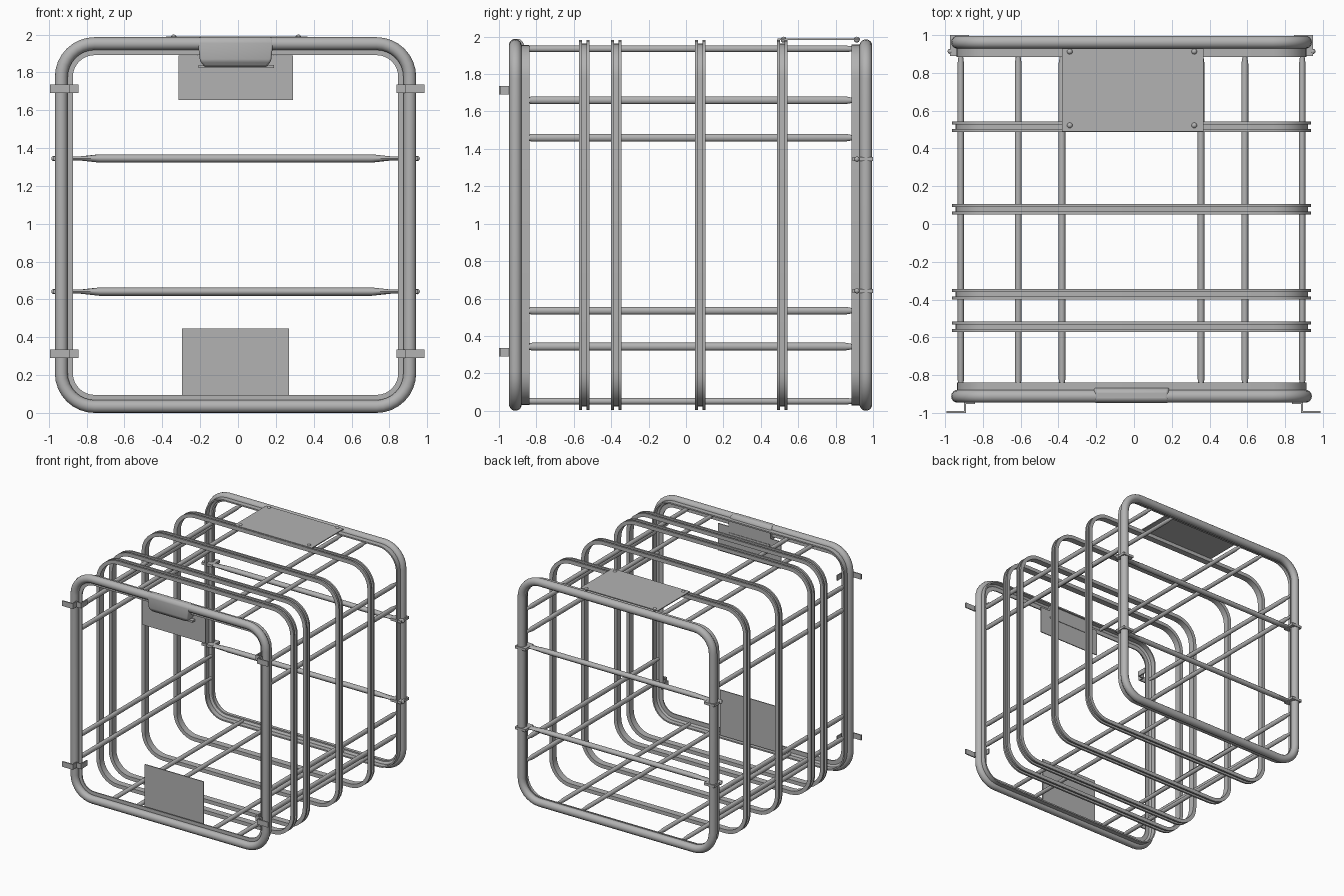
import bpy, bmesh
from math import sin, cos, pi, radians

if "Cube" in bpy.data.objects:
    bpy.data.objects.remove(bpy.data.objects["Cube"])

CX, CZ = -0.013, 0.993          # centre of the cage cross-section
HX, HZ, R = 0.955, 0.993, 0.21  # outer half sizes and corner radius

steel = bpy.data.materials.new("dark_steel")
steel.diffuse_color = (0.45, 0.45, 0.45, 1)
steel.use_nodes = True
steel.node_tree.nodes["Principled BSDF"].inputs["Base Color"].default_value = steel.diffuse_color


def finish(bm, name, smooth=True, bevel=0):
    bmesh.ops.recalc_face_normals(bm, faces=bm.faces)
    me = bpy.data.meshes.new(name)
    bm.to_mesh(me)
    bm.free()
    me.materials.append(steel)
    ob = bpy.data.objects.new(name, me)
    bpy.context.collection.objects.link(ob)
    bpy.ops.object.select_all(action='DESELECT')
    ob.select_set(True)
    bpy.context.view_layer.objects.active = ob
    if smooth:
        bpy.ops.object.shade_smooth_by_angle(angle=radians(40))
    if bevel:
        m = ob.modifiers.new("bevel", 'BEVEL')
        m.width, m.segments = bevel, 3
    return ob


def skin(bm, loops, closed):
    """Bridge matching vertex loops; closed joins last to first, else caps ends."""
    n = len(loops)
    for i in range(n if closed else n - 1):
        a, b = loops[i], loops[(i + 1) % n]
        for j in range(len(a)):
            k = (j + 1) % len(a)
            bm.faces.new((a[j], a[k], b[k], b[j]))
    if not closed:
        bm.faces.new(loops[0])
        bm.faces.new(loops[-1])


def ring(name, profile, seg=8):
    """Sweep a closed (inset, y) profile round the rounded rectangle."""
    bm = bmesh.new()
    loops = []
    for d, y in profile:
        r, loop = R - d, []
        for q, (sx, sz) in enumerate(((1, 1), (-1, 1), (-1, -1), (1, -1))):
            for s in range(seg + 1):
                a = (q + s / seg) * pi / 2
                loop.append(bm.verts.new((CX + sx * (HX - R) + r * cos(a), y,
                                          CZ + sz * (HZ - R) + r * sin(a))))
        loops.append(loop)
    skin(bm, loops, True)
    return finish(bm, name)


def rod(name, axis, a, b, stations, n=12):
    """Rod along 'x' or 'y' at (a, b); stations are (position, radius_a, radius_b)."""
    bm = bmesh.new()
    loops = []
    for t, ra, rb in stations:
        loop = []
        for i in range(n):
            u, w = a + ra * cos(2 * pi * i / n), b + rb * sin(2 * pi * i / n)
            loop.append(bm.verts.new((u, t, w) if axis == 'y' else (t, u, w)))
        loops.append(loop)
    skin(bm, loops, False)
    return finish(bm, name)


def box(name, x, y, z, bevel=0):
    bm = bmesh.new()
    bmesh.ops.create_cube(bm, size=1)
    for v in bm.verts:
        for i, (lo, hi) in enumerate((x, y, z)):
            v.co[i] = (lo + hi) / 2 + v.co[i] * (hi - lo)
    return finish(bm, name, False, bevel)


def ball(name, p, r):
    bm = bmesh.new()
    bmesh.ops.create_uvsphere(bm, u_segments=12, v_segments=8, radius=r)
    bmesh.ops.translate(bm, vec=p, verts=bm.verts)
    return finish(bm, name)


def circle(r, y, n=14):
    return [(r + r * cos(2 * pi * i / n), y + r * sin(2 * pi * i / n)) for i in range(n)]


# End frames: round tube plus an inner angle band
ring("front_frame_tube", circle(0.034, -0.912))
ring("front_frame_band", [(0.03, -0.838), (0.03, -0.9), (0.095, -0.9),
                          (0.095, -0.89), (0.042, -0.89), (0.042, -0.838)])
ring("back_frame_tube", circle(0.034, 0.962))
ring("back_frame_band", [(0.028, 0.885), (0.028, 0.95), (0.07, 0.95),
                         (0.07, 0.94), (0.04, 0.94), (0.04, 0.885)])

# Hoops: channels that open outward
for y in (-0.545, -0.373, 0.077, 0.515):
    o, i = 0.028, 0.012
    ring("channel_hoop", [(0.005, y - o), (0.037, y - o), (0.037, y + o), (0.005, y + o),
                          (0.005, y + i), (0.022, y + i), (0.022, y - i), (0.005, y - i)])

# Lengthwise bars with pinched ends
spots = []
for s in (-1, 1):
    spots += [(CX + dx, CZ + s * 0.942, 0.018, 0.018) for dx in (-0.6, -0.368, 0.368, 0.6)]
    spots += [(CX + s * 0.904, z, 0.017, 0.021) for z in (1.66, 1.46, 0.535, 0.343)]
for x, z, ra, rb in spots:
    e = (0.012, 0.014)
    rod("long_bar", 'y', x, z, [(-0.89, *e), (-0.86, *e), (-0.82, ra, rb),
                                (0.85, ra, rb), (0.89, *e), (0.94, *e)])

# Rear cross rods, clamped round the back tube
for z in (1.345, 0.641):
    rod("rear_cross_rod", 'x', 0.925, z,
        [(CX - 0.96, 0.03, 0.011), (CX - 0.82, 0.03, 0.011), (CX - 0.72, 0.022, 0.022),
         (CX + 0.72, 0.022, 0.022), (CX + 0.82, 0.03, 0.011), (CX + 0.96, 0.03, 0.011)])
    for s in (-1, 1):
        x = sorted((CX + s * 0.86, CX + s * 0.961))
        box("rear_rod_clamp", x, (0.89, 1.0), (z - 0.011, z + 0.011))
        ball("rear_rod_bolt", (CX + s * 0.96, 0.914, z), 0.014)

# Front hooks: bent strips that grip the tube and turn outward
for s in (-1, 1):
    for z in (1.713, 0.313):
        zz = (z - 0.023, z + 0.023)
        pts = [(0.985, -0.995), (0.892, -0.995), (0.892, -0.948), (0.845, -0.948), (0.845, -0.87)]
        for (x0, y0), (x1, y1) in zip(pts, pts[1:]):
            xs = sorted((s * x0 - 0.003, s * x1 - 0.003))
            ys = sorted((y0, y1))
            box("front_hook", (xs[0] - 0.005, xs[1] + 0.005), (ys[0] - 0.005, ys[1] + 0.005), zz)

# Sheet plates
box("top_plate", (-0.38, 0.367), (0.49, 0.93), (1.982, 1.99))
for x in (-0.34, 0.319):
    for y in (0.522, 0.913):
        ball("top_plate_rivet", (x, y, 1.984), 0.016)
box("front_lower_plate", (-0.295, 0.27), (-0.862, -0.854), (0.05, 0.445))
box("front_upper_plate", (-0.315, 0.29), (-0.862, -0.854), (1.655, 1.89))
box("upper_plate_tab", (-0.215, 0.19), (-0.862, -0.854), (1.87, 1.945))

# Latch handle: rounded block set into the top of the front frame
bm = bmesh.new()
sections = [(1.987, 0.19, -0.93, -0.885), (1.965, 0.2, -0.947, -0.868),
            (1.86, 0.188, -0.947, -0.855), (1.83, 0.165, -0.925, -0.853)]
skin(bm, [[bm.verts.new((CX + sx * h, y, z)) for sx, y in
           ((-1, y0), (1, y0), (1, y1), (-1, y1))] for z, h, y0, y1 in sections], False)
finish(bm, "latch_handle", True, 0.01)
box("latch_lip", (-0.21, 0.19), (-0.9, -0.85), (1.822, 1.838))
